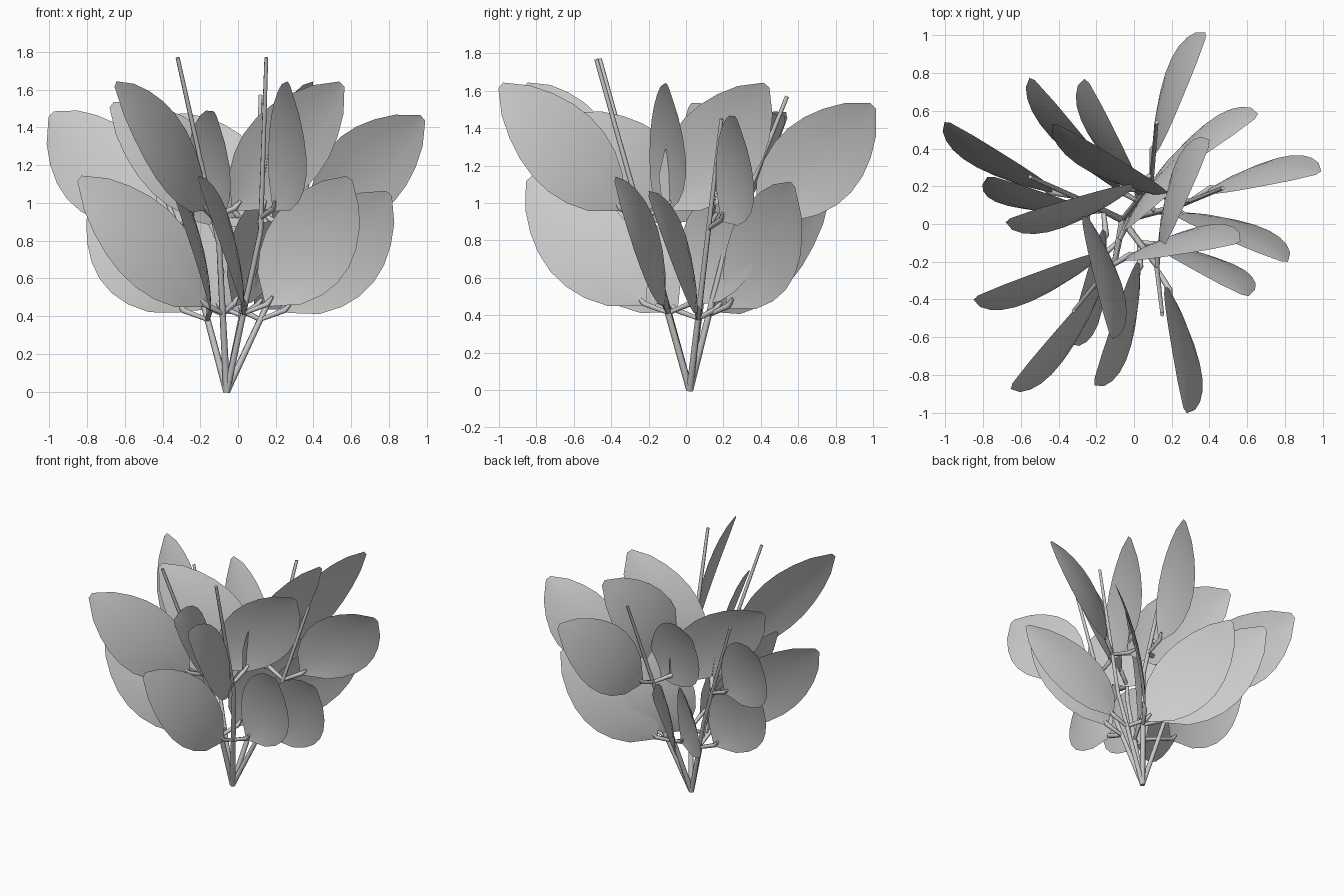
import bpy, bmesh
from math import sin, pi, radians
from mathutils import Vector as V, Matrix

if "Cube" in bpy.data.objects:
    bpy.data.objects.remove(bpy.data.objects["Cube"])

ROOT = V((-.06, .02, 0))
# stem bend, stem top, height of upper and lower blade tips
STEMS = [((-.10, -.19, .78), (-.32, -.46, 1.77), 1.63, 1.13),
         ((.12, -.22, .85), (.15, -.48, 1.77), 1.63, 1.13),
         ((.09, .21, .75), (.12, .54, 1.57), 1.52, 1.10),
         ((.22, .09, .60), (.47, .19, 1.45), 1.45, 1.05),
         ((-.22, .10, .60), (-.55, .25, 1.47), 1.47, 1.05)]
# plan positions of blade tips for each stem: upper pair, then lower pair
TIPS = [((-.65, -.86), (.55, -.10), (-.84, -.39), (.31, .28)),
        ((.27, -.99), (.40, .43), (-.21, -.84), (.59, -.38)),
        ((.38, 1.0), (-.67, .02), (.65, .57), (-.54, .77)),
        ((.98, .27), (-.42, .53), (.80, -.20), (-.25, .76)),
        ((-.99, .54), (-.12, -.60), (-.76, .25), (-.34, -.62))]
ROWS, COLS = 9, 4


def tube(name, pts, radii):
    cu = bpy.data.curves.new(name, 'CURVE')
    cu.dimensions = '3D'
    cu.bevel_depth = 1
    cu.bevel_resolution = 1
    cu.use_fill_caps = True
    sp = cu.splines.new('POLY')
    sp.points.add(len(pts) - 1)
    for p, co, r in zip(sp.points, pts, radii):
        p.co = (*co, 1)
        p.radius = r
    bpy.context.collection.objects.link(bpy.data.objects.new(name, cu))


def on_stem(path, z):
    a, b = path[:2] if z < path[1].z else path[1:]
    return a.lerp(b, (z - a.z) / (b.z - a.z))


def leaf(name, base, tip):
    axis = tip - base
    left = V((-axis.y, axis.x, 0)).normalized()
    up = axis.cross(left).normalized()
    bm = bmesh.new()
    rows = []
    for k in range(ROWS):
        t = k / (ROWS - 1)
        w = .02 + .21 * max(0, sin(pi * t ** .9)) ** .75
        row = []
        for c in range(COLS + 1):
            s = 2 * c / COLS - 1
            side = .16 * t * (1 - t) + .09 * w * (1 - s * s) - .32 * s * w
            row.append(bm.verts.new(base + axis * t + up * s * w + left * side))
        rows.append(row)
    for r0, r1 in zip(rows, rows[1:]):
        for c in range(COLS):
            f = bm.faces.new((r0[c], r0[c + 1], r1[c + 1], r1[c]))
            f.smooth = True
    mesh = bpy.data.meshes.new(name)
    bm.to_mesh(mesh)
    bm.free()
    bpy.context.collection.objects.link(bpy.data.objects.new(name, mesh))


# stems, each with two pairs of upright blades on short stalks
for i, (stem, tips) in enumerate(zip(STEMS, TIPS), 1):
    path = [ROOT, V(stem[0]), V(stem[1])]
    tube(f"stem_{i}", path, (.019, .015, .011))
    for j, xy in enumerate(tips):
        upper = j < 2
        tip = V((*xy, stem[2] if upper else stem[3]))
        z = .45 + .32 * tip.z if upper else .41 * tip.z
        start = on_stem(path, z - .05)
        # the stalk leaves the stem at a slight angle to its blade
        out = V((tip.x - start.x, tip.y - start.y, 0)).normalized()
        base = start + Matrix.Rotation(radians(20), 3, 'Z') @ out * .13
        base.z = z
        leaf(f"leaf_{i}_{j + 1}", base, tip)
        tube(f"leaf_stalk_{i}_{j + 1}", (start, base, base.lerp(tip, .06)),
             (.012, .017, .008))
